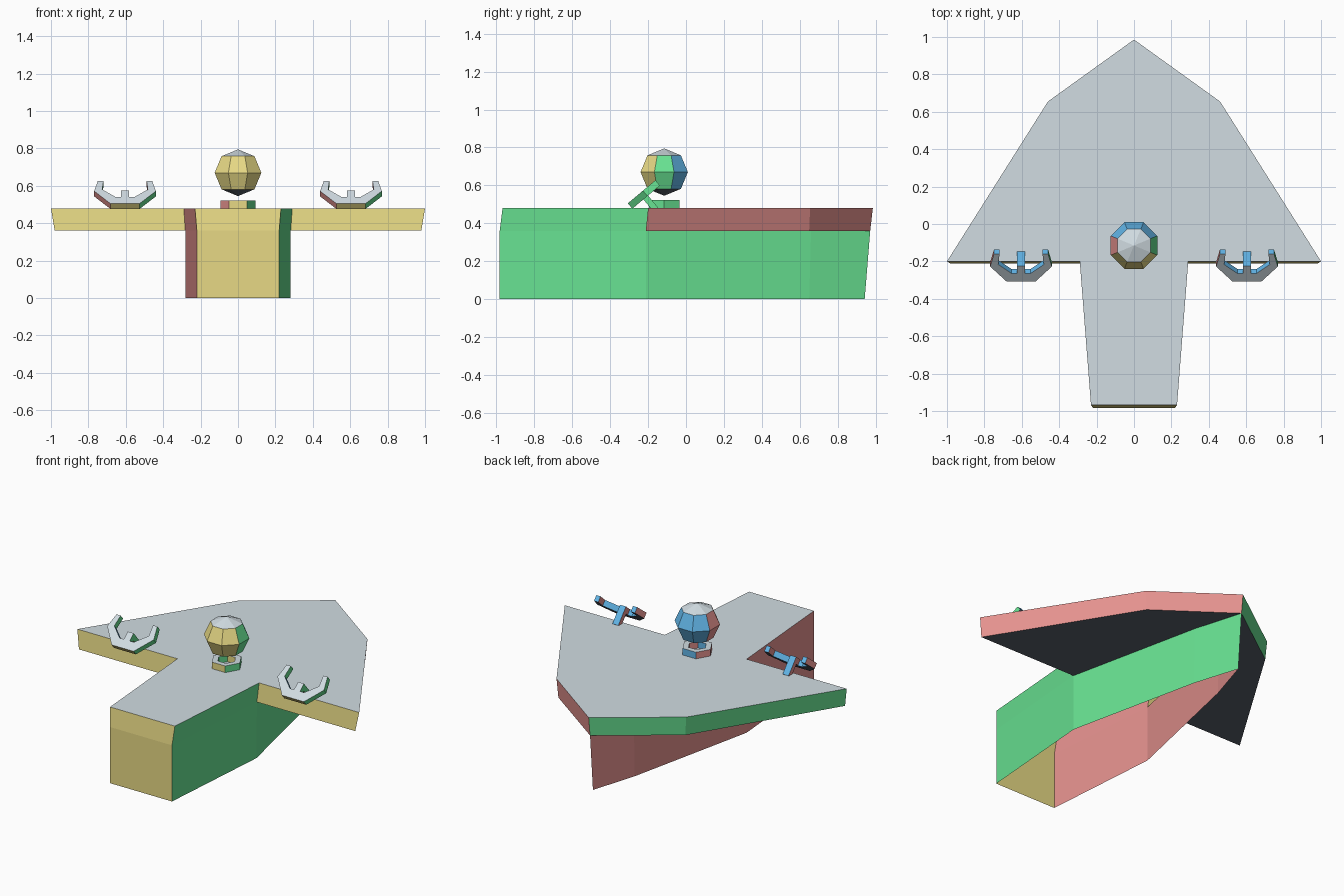
import bpy, bmesh, math
from mathutils import Matrix, Vector

if "Cube" in bpy.data.objects:
    bpy.data.objects.remove(bpy.data.objects["Cube"])

# One material per facing direction
def lin(c):
    return tuple((v / 255 / 12.92 if v < 10 else ((v / 255 + 0.055) / 1.055) ** 2.4) for v in c) + (1.0,)

COLOURS = [("yellow", (231, 217, 133)), ("green", (104, 226, 146)), ("red", (232, 148, 145)),
           ("blue", (102, 188, 240)), ("light_grey", (209, 220, 226)), ("charcoal", (88, 96, 107))]
MATS = []
for name, c in COLOURS:
    m = bpy.data.materials.new(name)
    m.diffuse_color = lin(c)
    m.use_nodes = True
    m.node_tree.nodes["Principled BSDF"].inputs["Base Color"].default_value = m.diffuse_color
    MATS.append(m)
YEL, GRN, RED, BLU, GREY, DARK = range(6)

def finish(name, bm):
    me = bpy.data.meshes.new(name)
    bm.to_mesh(me)
    bm.free()
    for m in MATS:
        me.materials.append(m)
    ob = bpy.data.objects.new(name, me)
    bpy.context.collection.objects.link(ob)
    return ob

def paint(bm):
    """Colour each face by the direction it points."""
    bm.normal_update()
    for f in bm.faces:
        n = f.normal
        if abs(n.z) > 0.7:
            f.material_index = GREY if n.z > 0 else DARK
        elif abs(n.y) >= abs(n.x) - 0.17:
            f.material_index = BLU if n.y > 0 else YEL
        else:
            f.material_index = GRN if n.x > 0 else RED

def mirrored(half):
    """Right-hand outline, front to nose, closed round the left side."""
    return half + [(-x, y) for x, y in reversed(half[:-1])]

def ring(bm, pts, z):
    return [bm.verts.new((x, y, z)) for x, y in pts]

def walls(bm, lo, hi, mats):
    n = len(lo)
    for i in range(n):
        j = (i + 1) % n
        bm.faces.new((lo[i], lo[j], hi[j], hi[i])).material_index = mats[i]

def prism(bm, pts, vec):
    """Closed prism from a planar outline."""
    f = bm.faces.new([bm.verts.new(p) for p in pts])
    ext = bmesh.ops.extrude_face_region(bm, geom=[f], use_keep_orig=True)
    bmesh.ops.translate(bm, vec=vec, verts=[g for g in ext["geom"] if isinstance(g, bmesh.types.BMVert)])
    bmesh.ops.recalc_face_normals(bm, faces=bm.faces[:])

# Deck: arrow-shaped slab, swept edges carry swapped side colours
H = (0.093, 0.66)
bm = bmesh.new()
top = ring(bm, mirrored([(0.23, -0.968), (0.29, -0.2), (1.0, -0.2), (0.46, 0.655), (0, 0.986)]), 0.48)
low = ring(bm, mirrored([(0.22, -0.983), (0.282, -0.212), (0.98, -0.212), (0.45, 0.65), (0, 0.972)]), 0.36)
bm.faces.new(top).material_index = GREY
walls(bm, low, top, [GRN, YEL, RED, RED, GRN, GRN, YEL, RED, YEL])
hr = bm.verts.new((H[0], H[1], 0.36))
hl = bm.verts.new((-H[0], H[1], 0.36))
bm.faces.new((hr, low[4], low[3], low[2], low[1])).material_index = DARK
bm.faces.new((low[7], low[6], low[5], low[4], hl)).material_index = DARK
finish("deck", bm)

# Keel: open-bottomed hull walls below the deck
bm = bmesh.new()
hi = ring(bm, mirrored([(0.22, -0.983), (0.282, -0.212), H, (0, 0.972)]), 0.36)
lo = ring(bm, mirrored([(0.22, -0.983), (0.28, -0.212), (0.091, 0.65), (0, 0.943)]), 0.0)
walls(bm, lo, hi, [GRN] * 3 + [RED] * 3 + [YEL])
finish("keel", bm)

# Head: floating eight-sided ball
bm = bmesh.new()
bmesh.ops.create_uvsphere(bm, u_segments=8, v_segments=4, radius=0.125)
bm.transform(Matrix.Translation((0, -0.115, 0.67)) @ Matrix.Diagonal((1.08, 1.08, 1, 1))
             @ Matrix.Rotation(math.pi / 8, 4, 'Z'))
paint(bm)
finish("head", bm)

# Neck collar: hexagonal ring
bm = bmesh.new()
loops = []
for r, z in ((0.094, 0.478), (0.094, 0.522), (0.056, 0.522), (0.056, 0.478)):
    loops.append(ring(bm, [(r * math.cos(math.pi * i / 3), -0.115 + r * math.sin(math.pi * i / 3))
                           for i in range(6)], z))
for k in range(4):
    walls(bm, loops[k], loops[(k + 1) % 4], [0] * 6)
paint(bm)
finish("neck_collar", bm)

# Hand claws: tilted U-shaped plates, each with a hooked leg down to the deck
U = [(0.078, 0), (0.165, 0.104), (0.145, 0.19), (0.115, 0.19), (0.122, 0.118), (0.05, 0.055)]
U = U + [(-x, y) for x, y in reversed(U)]
LEG = [(0.05, 0), (0.108, 0), (0.108, -0.12), (0.076, -0.12), (0.076, -0.036), (0.05, -0.036)]
for side, s in (("left", -1), ("right", 1)):
    place = Matrix.Translation((0.604 * s, -0.307, 0.505)) @ Matrix.Rotation(math.radians(40), 4, 'X')
    for part, pts, vec in (("claw", [(x, y, 0) for x, y in U], Vector((0, 0, -0.037))),
                           ("claw_leg", [(-0.021, v, n) for v, n in LEG], Vector((0.042, 0, 0)))):
        bm = bmesh.new()
        prism(bm, pts, vec)
        bm.transform(place)
        paint(bm)
        finish(side + "_" + part, bm)
